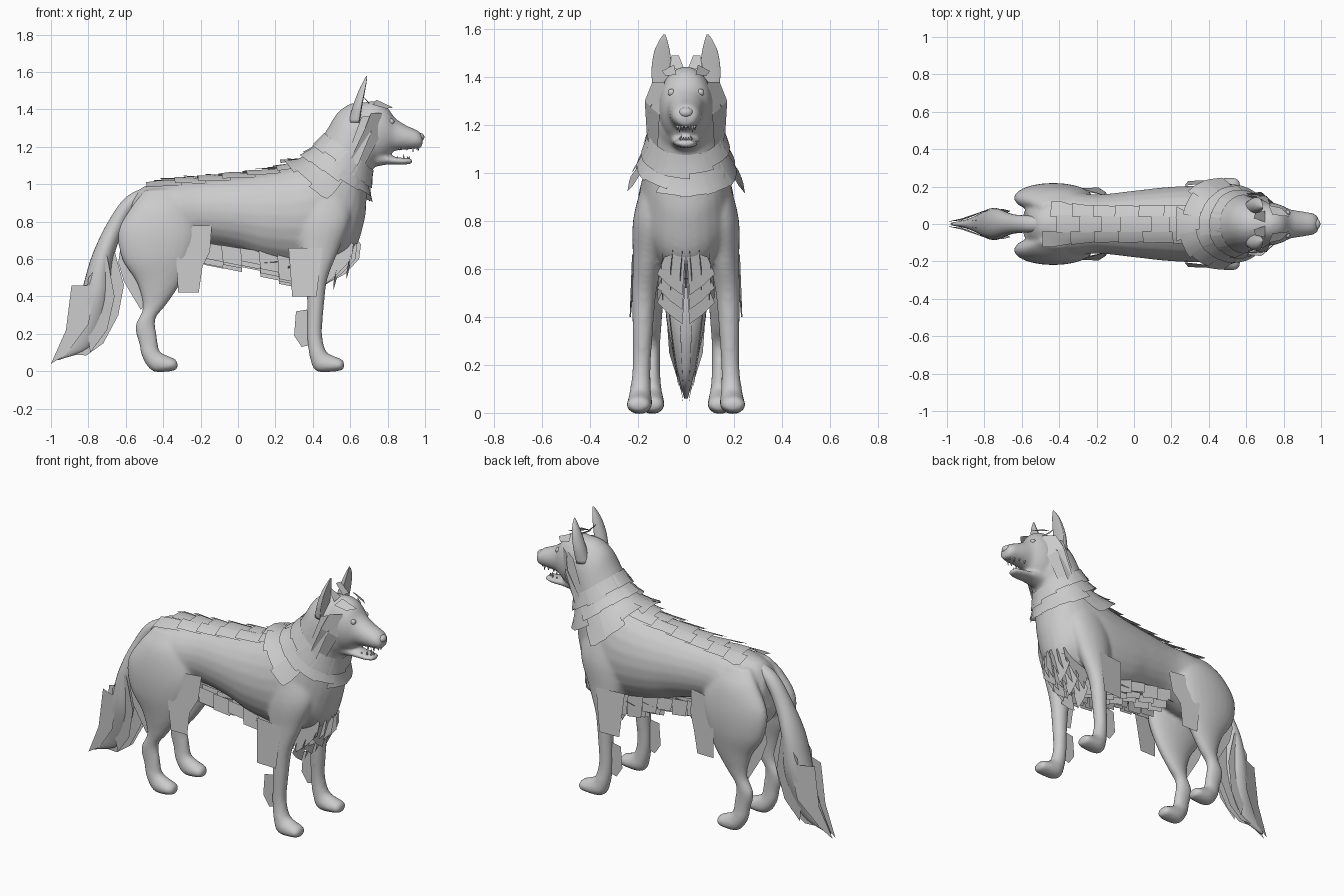
import bpy, bmesh, math, random
from mathutils import Vector, Matrix
from mathutils.bvhtree import BVHTree

random.seed(4)


def finish(name, bm, smooth=True):
    me = bpy.data.meshes.new(name)
    bm.to_mesh(me)
    bm.free()
    ob = bpy.data.objects.new(name, me)
    bpy.context.collection.objects.link(ob)
    for p in me.polygons:
        p.use_smooth = smooth
    return ob


def loft(bm, rings, side=1, sub=5, seg=24, dent=1.0):
    """Skin through rings (xa, za, xb, zb, y, half_width): a and b are opposite profile points."""
    R = [Vector(r) for r in rings]
    R = [2 * R[0] - R[1]] + R + [2 * R[-1] - R[-2]]
    path = []
    for i in range(1, len(R) - 2):
        p0, p1, p2, p3 = R[i - 1:i + 3]
        for k in range(sub):
            t = k / sub
            path.append(0.5 * (2 * p1 + (p2 - p0) * t + (2 * p0 - 5 * p1 + 4 * p2 - p3) * t * t
                               + (3 * p1 - p0 - 3 * p2 + p3) * t ** 3))
    path.append(R[-2])
    loops, faces = [], []
    for xa, za, xb, zb, y, w in path:
        loop = []
        for j in range(seg):
            a = 2 * math.pi * j / seg
            c = math.cos(a)
            c = c * dent if c > 0 else c
            loop.append(bm.verts.new(((xa + xb) / 2 + (xa - xb) / 2 * c,
                                      side * (y + max(w, .003) * math.sin(a)),
                                      (za + zb) / 2 + (za - zb) / 2 * c)))
        loops.append(loop)
    for A, B in zip(loops, loops[1:]):
        for j in range(seg):
            k = (j + 1) % seg
            faces.append(bm.faces.new((A[j], A[k], B[k], B[j])))
    faces += [bm.faces.new(loops[0]), bm.faces.new(loops[-1])]
    bmesh.ops.recalc_face_normals(bm, faces=faces)


# body: trunk with neck, head, jaw and four legs fused into one skin
trunk = [(-.56, .93, -.60, .72, 0, .07), (-.5, .99, -.54, .62, 0, .14), (-.35, 1.02, -.38, .64, 0, .175),
         (-.2, 1.03, -.2, .68, 0, .158), (0, 1.05, 0, .645, 0, .178), (.2, 1.08, .15, .59, 0, .197),
         (.33, 1.12, .4, .56, 0, .205), (.40, 1.18, .6, .62, 0, .19), (.43, 1.22, .675, .8, 0, .172),
         (.48, 1.3, .69, .95, 0, .157), (.53, 1.38, .72, 1.08, 0, .142), (.6, 1.43, .75, 1.12, 0, .13),
         (.68, 1.44, .77, 1.17, 0, .1)]
head = [(.62, 1.42, .66, 1.15, 0, .11), (.72, 1.445, .74, 1.12, 0, .115), (.79, 1.42, .79, 1.14, 0, .1),
        (.84, 1.355, .83, 1.175, 0, .078), (.9, 1.315, .9, 1.185, 0, .068), (.965, 1.285, .96, 1.19, 0, .056),
        (.99, 1.25, .985, 1.20, 0, .035)]
jaw = [(.72, 1.2, .72, 1.09, 0, .07), (.8, 1.155, .8, 1.105, 0, .058), (.88, 1.142, .88, 1.104, 0, .05),
       (.93, 1.14, .935, 1.11, 0, .033)]
fore = [(.57, 1.0, .36, 1.0, .12, .05), (.6, .82, .32, .8, .145, .075), (.54, .65, .33, .62, .16, .062),
        (.48, .5, .36, .48, .175, .05), (.46, .35, .37, .34, .18, .043), (.45, .2, .37, .18, .185, .038),
        (.47, .11, .385, .07, .19, .045), (.505, .085, .42, 0, .193, .052), (.555, .065, .53, 0, .197, .05),
        (.57, .04, .565, .01, .197, .028)]
hind = [(-.33, .98, -.5, .97, .09, .03), (-.26, .88, -.57, .88, .12, .065), (-.22, .75, -.64, .75, .137, .078),
        (-.24, .62, -.62, .6, .145, .072),
        (-.3, .48, -.54, .47, .145, .052), (-.38, .36, -.51, .34, .14, .037), (-.44, .28, -.55, .24, .14, .033),
        (-.43, .17, -.53, .15, .14, .033), (-.42, .11, -.51, .07, .14, .04), (-.38, .085, -.455, 0, .14, .05),
        (-.335, .065, -.36, 0, .14, .048), (-.32, .04, -.325, .01, .14, .025)]
bm = bmesh.new()
for part in (trunk, head, jaw):
    loft(bm, part)
for s in (1, -1):
    loft(bm, fore, s)
    loft(bm, hind, s)
body = finish("body", bm)
m = body.modifiers.new("fuse", 'REMESH')
m.mode, m.voxel_size, m.use_smooth_shade = 'VOXEL', .011, True
m = body.modifiers.new("soften", 'SMOOTH')
m.factor, m.iterations = .5, 8

# tail core and ears
bm = bmesh.new()
loft(bm, [(-.46, 1.0, -.45, .93, 0, .04), (-.6, .93, -.55, .87, 0, .045), (-.7, .79, -.62, .74, 0, .055),
          (-.78, .62, -.67, .58, 0, .08), (-.83, .45, -.68, .4, 0, .085), (-.87, .3, -.72, .25, 0, .06),
          (-.92, .18, -.8, .12, 0, .03), (-.98, .06, -.96, .06, 0, .008)])
finish("tail", bm)
for s, n in ((1, "left"), (-1, "right")):
    bm = bmesh.new()
    loft(bm, [(.70, 1.33, .59, 1.33, .09, .045), (.705, 1.42, .615, 1.42, .1, .044),
              (.708, 1.5, .645, 1.5, .1, .034), (.703, 1.55, .67, 1.55, .095, .018),
              (.695, 1.578, .685, 1.578, .09, .004)], s, dent=.1)
    finish(n + "_ear", bm)

# face details: eyes, nose, teeth
bm = bmesh.new()
for s in (1, -1):
    r = bmesh.ops.create_uvsphere(bm, u_segments=12, v_segments=8, radius=.016)
    bmesh.ops.translate(bm, verts=r['verts'], vec=(.82, s * .06, 1.335))
finish("eyes", bm)
bm = bmesh.new()
bmesh.ops.create_uvsphere(bm, u_segments=16, v_segments=10, radius=.026)
nose = finish("nose", bm)
nose.location, nose.scale = (.972, 0, 1.252), (.95, 1.15, .85)
bm = bmesh.new()
for z0, tip, x1, w1 in ((1.195, -1, .965, .038), (1.135, 1, .915, .028)):
    for i in range(9):
        a = math.pi * (i / 8 - .5)
        size = .03 if i in (2, 6) else .018
        spin = Matrix.Rotation(0 if tip > 0 else math.pi, 4, 'X')
        spot = Vector((x1 - .1 * (1 - math.cos(a)), w1 * math.sin(a), z0 + tip * size * .35))
        bmesh.ops.create_cone(bm, segments=6, radius1=.007, radius2=.001, depth=size, cap_ends=True,
                              matrix=Matrix.Translation(spot) @ spin)
finish("teeth", bm)

# fur cards laid on the skin
bpy.context.view_layer.update()
skin = BVHTree.FromObject(body, bpy.context.evaluated_depsgraph_get())


def card(bm, root, along, across, length, width, lift):
    grid = []
    for i in range(4):
        row = []
        for j in range(4):
            p = root + along * length * i / 3 + across * width * (j / 3 - .5)
            co, no, _, _ = skin.find_nearest(p)
            row.append(bm.verts.new(co + no * (.006 + lift * i / 3)))
        grid.append(row)
    for i in range(3):
        for j in range(3):
            bm.faces.new((grid[i][j], grid[i][j + 1], grid[i + 1][j + 1], grid[i + 1][j]))


bm = bmesh.new()
back = Vector((-.6, 0, -.8))
up = Vector((-.8, 0, .6))
for cx, cz, ry, rz, n, length, lift in ((.60, 1.17, .15, .16, 11, .1, .018), (.575, 1.12, .16, .19, 13, .12, .03),
                                        (.52, 1.06, .18, .21, 12, .17, .045)):
    for i in range(n):
        a = 2 * math.pi * i / n
        if lift > .04 and math.cos(a) < -.3:
            continue
        root = Vector((cx, 0, cz)) + up * rz * math.cos(a) + Vector((0, ry * math.sin(a), 0))
        across = (-up * rz * math.sin(a) + Vector((0, ry * math.cos(a), 0))).normalized()
        card(bm, root, back, across, length * random.uniform(.7, 1.1), .115, lift)
finish("neck_ruff", bm)
bm = bmesh.new()
for i in range(6):
    x = .38 - i * .13
    for y in (-.085, 0, .085):
        card(bm, Vector((x - abs(y) * .4, y, 1.13 - .02 * i)), Vector((-1, 0, -.1)), Vector((0, 1, 0)),
             random.uniform(.14, .2), .09, .018)
finish("back_fur", bm)


def sheets(name, polys, sides=(1, -1)):
    """Flat fur tufts, each an outline of (x, y, z) points, mirrored in y."""
    bm = bmesh.new()
    for pts in polys:
        for s in sides:
            bm.faces.new([bm.verts.new((x, s * y, z)) for x, y, z in pts])
    return finish(name, bm, False)


# cheek ruff flaring out behind the face, and crown tufts
sheets("cheek_fur", [
    [(.77, .088, 1.38), (.71, .14, 1.38), (.68, .172, 1.3), (.75, .11, 1.24)],
    [(.75, .11, 1.24), (.68, .172, 1.3), (.59, .16, 1.11), (.66, .12, 1.07)],
    [(.73, .1, 1.37), (.66, .145, 1.36), (.58, .155, 1.14), (.64, .16, 1.1), (.71, .15, 1.27)],
    [(.79, .085, 1.405), (.72, .1, 1.425), (.74, .05, 1.452), (.83, .04, 1.41)],
    [(.70, .01, 1.44), (.70, .07, 1.43), (.65, .06, 1.49), (.64, .03, 1.49)]])

# leg feathering
sheets("leg_fur", [
    [(.27, .205, .66), (.45, .225, .66), (.42, .235, .4), (.29, .23, .4)],
    [(.37, .185, .33), (.31, .185, .32), (.30, .185, .19), (.34, .185, .13), (.38, .185, .14)],
    [(-.24, .17, .78), (-.14, .15, .78), (-.15, .17, .64), (-.19, .195, .56), (-.21, .19, .42), (-.32, .19, .42),
     (-.33, .205, .6)],
    [(-.62, .14, .72), (-.64, .13, .58), (-.61, .14, .48), (-.52, .14, .33), (-.48, .14, .36), (-.5, .14, .6)]])

# belly and chest fringe: rows of hanging tufts
tufts = []
for y in (.015, .055, .095):
    for i in range(6):
        x = -.13 + .1 * i
        root = .67 - .015 * i
        low = (.54, .53, .53, .48, .445, .435)[i] + y * .4 + random.uniform(-.012, .012)
        tufts.append([(x + .06, y, root), (x - .06, y + .015, root + .02), (x - .05, y + .025, low + .02),
                      (x + .05, y + .01, low)])
    tufts.append([(.63 - y, y, .73), (.665 - y * .5, y, .68), (.655 - y * .5, y + .01, .6),
                  (.58 - y * .5, y + .01, .52), (.46, y, .46), (.42, y, .6)])
for k in range(3):
    x, z = .64 - .07 * k, .68 - .06 * k
    tufts.append([(x - .01, .001, z), (x - .03, .09, z - .03), (x - .05, .12, z - .1), (x - .06, .07, z - .15),
                  (x - .06, .015, z - .19)])
sheets("belly_fur", tufts)
bm = bmesh.new()
for i in range(4):
    x = .42 - .14 * i
    for y in (-.07, 0, .07):
        card(bm, Vector((x, y, .58)), Vector((-1, 0, 0)), Vector((0, 1, 0)), .15, .09, .045)
finish("under_fur", bm)

# tail fur: flared sheets ending in a point
sheets("tail_fur", [
    [(-.89, .03, .46), (-.76, .085, .46), (-.8, .07, .25), (-.92, .02, .09), (-1, .012, .04), (-.92, .03, .22)],
    [(-.67, .03, .68), (-.61, .03, .46), (-.64, .02, .3), (-.72, .015, .15), (-.81, .01, .085), (-.9, .01, .09),
     (-.85, .02, .4)],
    [(-.7, .08, .62), (-.66, .07, .4), (-.7, .05, .22), (-.79, .03, .1), (-.82, .05, .3), (-.8, .07, .5)]])
